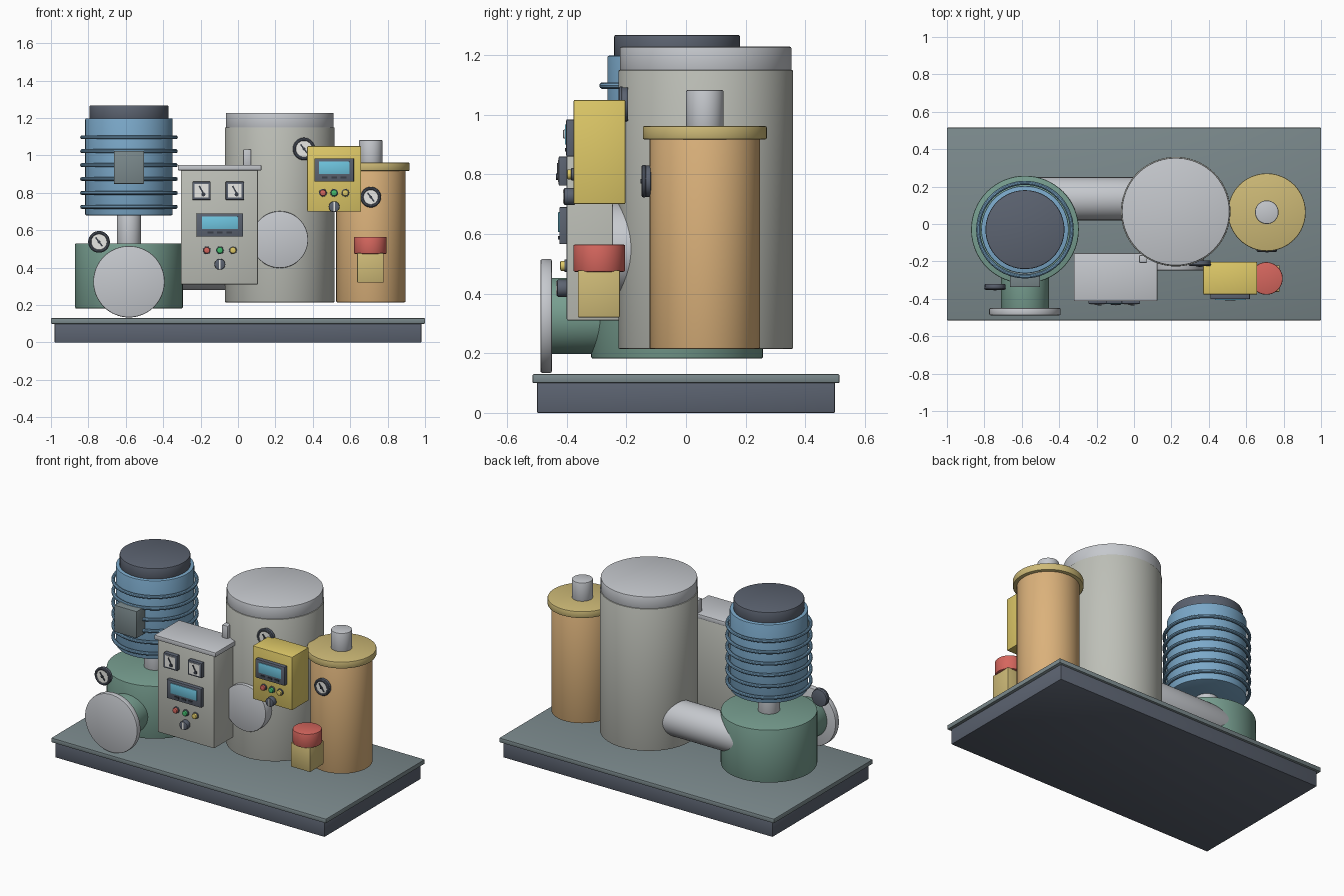
import bpy, bmesh, math
from mathutils import Matrix, Vector

if "Cube" in bpy.data.objects:
    bpy.data.objects.remove(bpy.data.objects["Cube"])


def material(name, r, g, b):
    m = bpy.data.materials.new(name)
    m.diffuse_color = [(c / 255) ** 2.2 for c in (r, g, b)] + [1]
    m.use_nodes = True
    m.node_tree.nodes["Principled BSDF"].inputs["Base Color"].default_value = m.diffuse_color
    return m


DARK = material("dark_steel", 92, 99, 112)
PLATE = material("plate", 122, 136, 139)
GREEN = material("pump_green", 118, 156, 142)
BLUE = material("motor_blue", 122, 167, 200)
STEEL = material("bright_steel", 196, 199, 204)
TANK = material("tank_grey", 188, 190, 182)
ORANGE = material("orange", 218, 176, 122)
TAN = material("tan", 204, 184, 118)
YELLOW = material("yellow", 222, 200, 104)
RED = material("red", 212, 102, 94)
LAMP_GREEN = material("lamp_green", 70, 185, 110)
SCREEN = material("screen", 110, 195, 222)
FACE = material("dial_face", 232, 232, 228)
BLACK = material("black", 60, 65, 74)


def finish(bm, name, mat):
    bmesh.ops.recalc_face_normals(bm, faces=bm.faces)
    me = bpy.data.meshes.new(name)
    bm.to_mesh(me)
    bm.free()
    ob = bpy.data.objects.new(name, me)
    bpy.context.collection.objects.link(ob)
    me.materials.append(mat)
    bpy.ops.object.select_all(action='DESELECT')
    ob.select_set(True)
    bpy.context.view_layer.objects.active = ob
    bpy.ops.object.shade_smooth_by_angle(angle=math.radians(35))
    return ob


def box(name, x0, x1, y0, y1, z0, z1, mat, bevel=0.004, tilt=0):
    """Bevelled box between limits, optionally turned about y."""
    bm = bmesh.new()
    bmesh.ops.create_cube(bm, size=1)
    bmesh.ops.scale(bm, vec=(x1 - x0, y1 - y0, z1 - z0), verts=bm.verts)
    if bevel:
        bmesh.ops.bevel(bm, geom=bm.edges[:], offset=bevel, segments=2,
                        profile=0.5, affect='EDGES')
    centre = Vector(((x0 + x1) / 2, (y0 + y1) / 2, (z0 + z1) / 2))
    bm.transform(Matrix.Translation(centre) @ Matrix.Rotation(tilt, 4, 'Y'))
    return finish(bm, name, mat)


def cyl(name, start, end, r, mat, bevel=0.004, sides=64):
    """Cylinder between two points with softened rims."""
    a, b = Vector(start), Vector(end)
    bm = bmesh.new()
    bmesh.ops.create_cone(bm, cap_ends=True, segments=sides, radius1=r,
                          radius2=r, depth=(b - a).length)
    if bevel:
        rims = [e for e in bm.edges if any(len(f.verts) > 4 for f in e.link_faces)]
        bmesh.ops.bevel(bm, geom=rims, offset=bevel, segments=2,
                        profile=0.5, affect='EDGES')
    turn = (b - a).to_track_quat('Z', 'Y').to_matrix().to_4x4()
    bm.transform(Matrix.Translation((a + b) / 2) @ turn)
    return finish(bm, name, mat)


def ring(name, centre, major, minor, mat, axis='Z'):
    bm = bmesh.new()
    n, k = 64, 10
    rows = []
    for i in range(n):
        t = 2 * math.pi * i / n
        row = []
        for j in range(k):
            p = 2 * math.pi * j / k
            r = major + minor * math.cos(p)
            row.append(bm.verts.new((r * math.cos(t), r * math.sin(t), minor * math.sin(p))))
        rows.append(row)
    for i in range(n):
        for j in range(k):
            a, b = rows[i], rows[(i + 1) % n]
            bm.faces.new((a[j], b[j], b[(j + 1) % k], a[(j + 1) % k]))
    turn = Matrix.Rotation(math.pi / 2, 4, 'X') if axis == 'Y' else Matrix()
    bm.transform(Matrix.Translation(centre) @ turn)
    return finish(bm, name, mat)


def gauge(name, x, y, z, r):
    """Round dial; y is its front."""
    cyl(name + "_case", (x, y + 0.032, z), (x, y + 0.008, z), r * 0.95, DARK, 0.004, 40)
    ring(name + "_bezel", (x, y + 0.009, z), r - 0.009, 0.009, DARK, 'Y')
    cyl(name + "_face", (x, y + 0.012, z), (x, y + 0.004, z), r * 0.8, FACE, 0, 40)
    box(name + "_needle", x - 0.004, x + 0.004, y, y + 0.006, z - 0.03, z + 0.03,
        BLACK, 0, -0.65)
    cyl(name + "_hub", (x, y + 0.006, z), (x, y - 0.003, z), 0.008, BLACK, 0, 16)


def controls(name, x, y, z_disp, w, z_lamp, pitch, z_knob):
    """Display, lamps and knob on a panel whose front is y."""
    box(name + "_display", x - w / 2, x + w / 2, y - 0.025, y + 0.01,
        z_disp - 0.062, z_disp + 0.062, DARK)
    s = w * 0.385
    box(name + "_screen", x - s, x + s, y - 0.029, y - 0.02,
        z_disp - 0.022, z_disp + 0.045, SCREEN, 0.002)
    for i, lamp in enumerate((RED, LAMP_GREEN, YELLOW)):
        k = i - 1
        box(f"{name}_key_{i}", x + k * 0.05 - 0.015, x + k * 0.05 + 0.015,
            y - 0.029, y - 0.02, z_disp - 0.046, z_disp - 0.034, BLACK, 0)
        lx = x + k * pitch
        cyl(f"{name}_lamp_collar_{i}", (lx, y + 0.005, z_lamp), (lx, y - 0.008, z_lamp),
            0.021, DARK, 0.002, 24)
        cyl(f"{name}_lamp_{i}", (lx, y, z_lamp), (lx, y - 0.022, z_lamp), 0.017, lamp, 0.005, 24)
    cyl(name + "_knob", (x, y + 0.005, z_knob), (x, y - 0.032, z_knob), 0.029, DARK, 0.004, 32)
    box(name + "_knob_mark", x - 0.004, x + 0.004, y - 0.036, y - 0.03,
        z_knob - 0.024, z_knob + 0.024, FACE, 0)


# base
box("base_frame", -0.98, 0.98, -0.5, 0.5, 0, 0.105, DARK)
box("base_plate", -1, 1, -0.515, 0.515, 0.1, 0.13, PLATE, 0.005)

# pump with front inlet
px, py = -0.583, -0.03
cyl("pump_body", (px, py, 0.182), (px, py, 0.53), 0.288, GREEN, 0.006)
cyl("pump_inlet", (px, -0.15, 0.325), (px, -0.46, 0.325), 0.128, GREEN)
cyl("inlet_flange", (px, -0.45, 0.325), (px, -0.488, 0.325), 0.191, STEEL, 0.006)
gauge("pump_gauge", -0.743, -0.352, 0.538, 0.058)

# motor with cooling rings
cyl("motor_shaft", (px, py, 0.5), (px, py, 0.7), 0.065, STEEL)
cyl("motor_body", (px, py, 0.68), (px, py, 1.198), 0.234, BLUE, 0.006)
for i in range(6):
    ring(f"motor_fin_{i}", (px, py, 0.725 + i * 0.0745), 0.25, 0.011, BLUE)
cyl("motor_cap", (px, py, 1.19), (px, py, 1.268), 0.211, DARK, 0.006)
box("motor_terminal_box", px - 0.081, px + 0.081, -0.337, -0.22, 0.848, 1.025, PLATE)

# main tank and discharge pipe
tx, ty = 0.223, 0.066
cyl("tank_body", (tx, ty, 0.215), (tx, ty, 1.15), 0.293, TANK, 0.004, 80)
cyl("tank_cap", (tx, ty, 1.14), (tx, ty, 1.228), 0.288, STEEL, 0.006, 80)
cyl("tank_hatch", (tx, -0.15, 0.55), (tx, -0.248, 0.55), 0.152, STEEL, 0.005)
cyl("discharge_pipe", (-0.55, 0.135, 0.395), (0.2, 0.135, 0.395), 0.115, STEEL)
gauge("tank_gauge", 0.353, -0.226, 1.035, 0.06)

# control cabinet
box("cabinet_body", -0.305, 0.107, -0.4, -0.163, 0.31, 0.925, TANK, 0.005)
box("cabinet_lid", -0.321, 0.125, -0.413, -0.155, 0.92, 0.95, STEEL, 0.005)
box("cabinet_antenna", 0.028, 0.07, -0.208, -0.166, 0.945, 1.032, STEEL)
for i, gx in enumerate((-0.195, -0.017)):
    n = f"meter_{i}"
    box(n + "_frame", gx - 0.049, gx + 0.049, -0.427, -0.395, 0.762, 0.86, DARK)
    box(n + "_face", gx - 0.037, gx + 0.037, -0.43, -0.42, 0.774, 0.848, FACE, 0)
    box(n + "_needle", gx - 0.004, gx + 0.004, -0.433, -0.428, 0.79, 0.84, BLACK, 0, -0.5)
    cyl(n + "_hub", (gx + 0.01, -0.425, 0.792), (gx + 0.01, -0.436, 0.792), 0.011, BLACK, 0, 16)
controls("cabinet", -0.097, -0.4, 0.628, 0.25, 0.493, 0.07, 0.418)

# small control box
box("control_box", 0.37, 0.658, -0.377, -0.203, 0.7, 1.05, YELLOW, 0.005)
controls("control_box", 0.514, -0.377, 0.922, 0.212, 0.8, 0.06, 0.726)

# filter vessel
fx, fy = 0.71, 0.063
cyl("filter_body", (fx, fy, 0.215), (fx, fy, 0.93), 0.185, ORANGE)
cyl("filter_lid", (fx, fy, 0.917), (fx, fy, 0.962), 0.208, TAN, 0.006)
cyl("filter_nozzle", (fx, fy, 0.95), (fx, fy, 1.083), 0.063, STEEL, 0.006)
gauge("filter_gauge", fx, -0.15, 0.777, 0.055)

# valve actuator
box("valve_block", 0.637, 0.778, -0.363, -0.222, 0.32, 0.478, TAN)
cyl("valve_actuator", (0.708, -0.291, 0.473), (0.708, -0.291, 0.565), 0.087, RED, 0.006)
